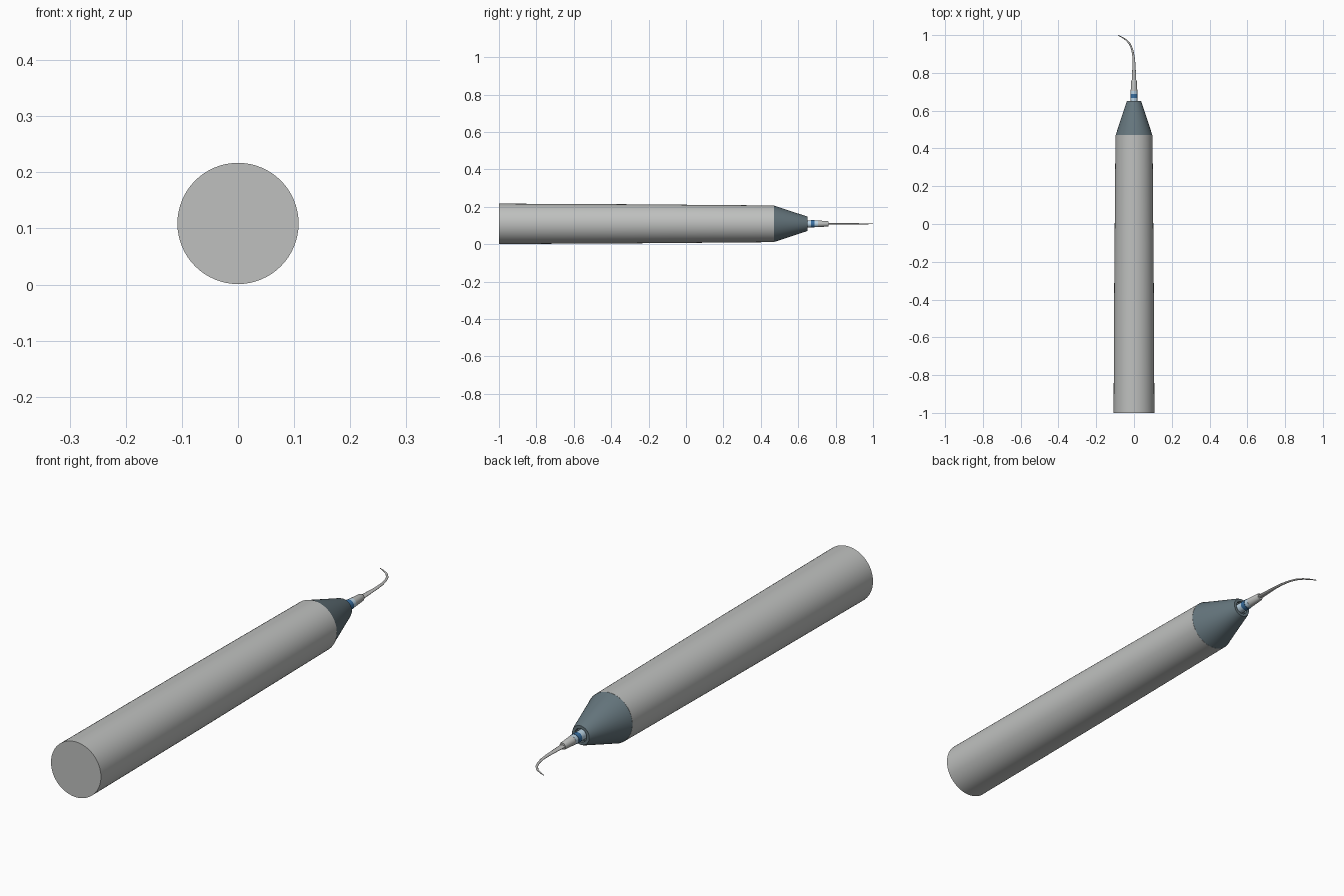
import bpy, bmesh, math
from mathutils import Vector

if "Cube" in bpy.data.objects:
    bpy.data.objects.remove(bpy.data.objects["Cube"])

CZ = 0.109   # height of the long axis
SEG = 64


def mat(name, rgb):
    m = bpy.data.materials.new(name)
    m.diffuse_color = (*rgb, 1)
    m.use_nodes = True
    m.node_tree.nodes["Principled BSDF"].inputs["Base Color"].default_value = m.diffuse_color
    return m


GREY = mat("satin grey", (0.52, 0.53, 0.52))
SLATE = mat("dark slate", (0.13, 0.18, 0.205))
BLUE = mat("band blue", (0.04, 0.16, 0.36))
PALE = mat("pale blue", (0.50, 0.66, 0.78))
STEEL = mat("tip steel", (0.50, 0.50, 0.49))


def loft(name, rings, material):
    """Skin closed rings of points and cap both ends."""
    bm = bmesh.new()
    vs = [[bm.verts.new(p) for p in ring] for ring in rings]
    n = len(vs[0])
    for a, b in zip(vs, vs[1:]):
        for i in range(n):
            j = (i + 1) % n
            bm.faces.new((a[i], a[j], b[j], b[i]))
    bm.faces.new(vs[0])
    bm.faces.new(vs[-1])
    bmesh.ops.recalc_face_normals(bm, faces=bm.faces)
    me = bpy.data.meshes.new(name)
    bm.to_mesh(me)
    bm.free()
    me.materials.append(material)
    ob = bpy.data.objects.new(name, me)
    bpy.context.collection.objects.link(ob)
    bpy.context.view_layer.objects.active = ob
    ob.select_set(True)
    bpy.ops.object.shade_smooth_by_angle(angle=math.radians(35))
    ob.select_set(False)
    return ob


def lathe(name, profile, material, seg=SEG):
    """Turn (y, radius) pairs around the long axis."""
    rings = [[(r * math.cos(t), y, CZ + r * math.sin(t))
              for t in (2 * math.pi * i / seg for i in range(seg))]
             for y, r in profile]
    return loft(name, rings, material)


# Handle and nose cone, with a shallow recess in the nose
lathe("handle", [(-1, 0.108), (-0.3, 0.1045), (0.47, 0.098)], GREY)
lathe("nose_cone", [(0.468, 0.098), (0.642, 0.041), (0.65, 0.037),
                    (0.65, 0.026), (0.635, 0.026)], SLATE)

# Neck sleeve with blue band
lathe("neck_sleeve", [(0.63, 0.019), (0.705, 0.018)], PALE, 40)
lathe("neck_band", [(0.668, 0.0195), (0.688, 0.0195)], BLUE, 40)
lathe("tip_shank", [(0.70, 0.018), (0.757, 0.0145), (0.762, 0.0125)], GREY, 40)

# Curved, flattened tip: x, y, half width, half thickness
path = [(0, 0.75, 0.0125, 0.005), (0, 0.80, 0.010, 0.0045),
        (0, 0.85, 0.0075, 0.004), (-0.003, 0.89, 0.006, 0.0035),
        (-0.010, 0.925, 0.005, 0.003), (-0.022, 0.953, 0.0045, 0.0028),
        (-0.040, 0.974, 0.004, 0.0024), (-0.062, 0.988, 0.003, 0.002),
        (-0.085, 0.999, 0.0015, 0.0012)]
rings = []
for k, (x, y, w, h) in enumerate(path):
    a, b = path[max(k - 1, 0)], path[min(k + 1, len(path) - 1)]
    d = Vector((b[0] - a[0], b[1] - a[1])).normalized()
    rings.append([(x + d.y * w * math.cos(t), y - d.x * w * math.cos(t),
                   CZ + h * math.sin(t))
                  for t in (2 * math.pi * i / 16 for i in range(16))])
loft("curved_tip", rings, STEEL)
